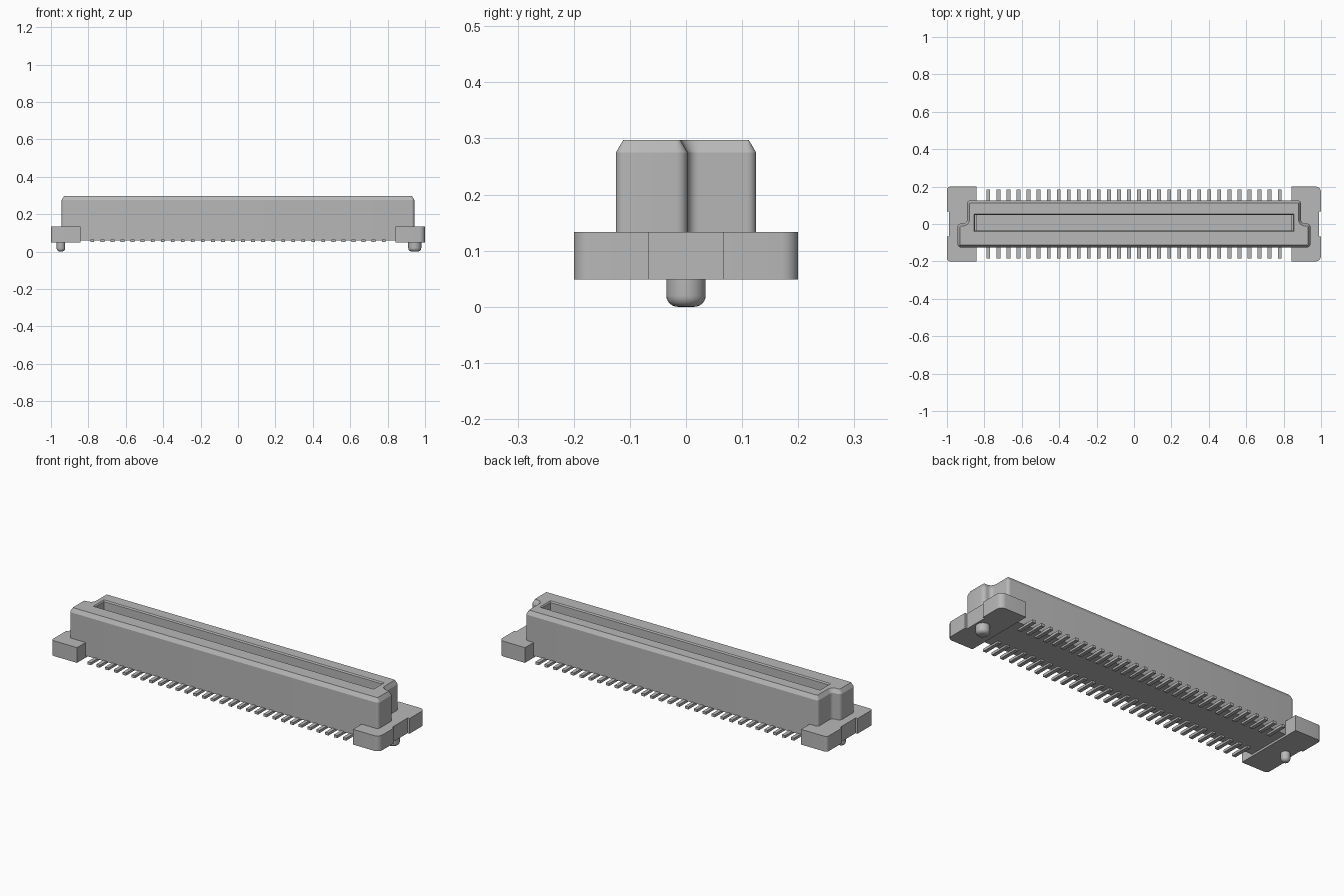
import bpy, bmesh, math
from mathutils import Vector

cube = bpy.data.objects.get("Cube")
if cube:
    bpy.data.objects.remove(cube, do_unlink=True)

grey = bpy.data.materials.new("housing grey")
grey.use_nodes = True
GREY = (0.48, 0.48, 0.48, 1)
grey.diffuse_color = GREY
grey.node_tree.nodes["Principled BSDF"].inputs["Base Color"].default_value = GREY


def finish(bm, name, angle=35):
    bmesh.ops.recalc_face_normals(bm, faces=bm.faces)
    mesh = bpy.data.meshes.new(name)
    bm.to_mesh(mesh)
    bm.free()
    mesh.materials.append(grey)
    ob = bpy.data.objects.new(name, mesh)
    bpy.context.collection.objects.link(ob)
    bpy.ops.object.select_all(action='DESELECT')
    ob.select_set(True)
    bpy.context.view_layer.objects.active = ob
    bpy.ops.object.shade_smooth_by_angle(angle=math.radians(angle))
    return ob


def rounded(corners, steps=6):
    """Counter-clockwise outline from (x, y, radius) corners."""
    out = []
    n = len(corners)
    for i, (x, y, r) in enumerate(corners):
        p = Vector((x, y))
        a = (Vector(corners[i - 1][:2]) - p).normalized()
        b = (Vector(corners[(i + 1) % n][:2]) - p).normalized()
        if r == 0:
            out.append(p)
            continue
        centre = p + (a + b) * r          # right-angled corners
        for k in range(steps + 1):
            t = k / steps * math.pi / 2
            out.append(centre - b * r * math.cos(t) - a * r * math.sin(t))
    return out


def inset(pts, d):
    """Mitred inward offset of a counter-clockwise outline."""
    out = []
    for i, p in enumerate(pts):
        e1 = (p - pts[i - 1]).normalized()
        e2 = (pts[(i + 1) % len(pts)] - p).normalized()
        n1, n2 = Vector((-e1.y, e1.x)), Vector((-e2.y, e2.x))
        out.append(p + (n1 + n2) * d / (1 + n1.dot(n2)))
    return out


def ring(bm, pts, z):
    return [bm.verts.new((p.x, p.y, z)) for p in pts]


def bridge(bm, a, b):
    for i in range(len(a)):
        j = (i + 1) % len(a)
        bm.faces.new((a[i], a[j], b[j], b[i]))


def loop_edges(bm, r):
    return [bm.edges.get((r[i - 1], r[i])) for i in range(len(r))]


# Keyed housing: wide front half, narrow back half, open slot in the top
WIDE, NARROW, FRONT, BACK, STEP = 0.943, 0.893, -0.125, 0.125, 0.003
outline = rounded([
    (-WIDE, FRONT, 0.016), (WIDE, FRONT, 0.016), (WIDE, STEP, 0.02),
    (NARROW, STEP, 0.02), (NARROW, BACK, 0.016), (-NARROW, BACK, 0.016),
    (-NARROW, STEP, 0.02), (-WIDE, STEP, 0.02)])
slot = rounded([(-0.85, -0.035, 0), (0.85, -0.035, 0),
                (0.85, 0.048, 0), (-0.85, 0.048, 0)])
bm = bmesh.new()
levels = [ring(bm, outline, 0.06), ring(bm, outline, 0.275),
          ring(bm, inset(outline, 0.013), 0.297)]
bm.faces.new(levels[0])
bridge(bm, levels[0], levels[1])
bridge(bm, levels[1], levels[2])
pocket = [ring(bm, inset(slot, -0.005), 0.297), ring(bm, slot, 0.29),
          ring(bm, slot, 0.12)]
bridge(bm, pocket[0], pocket[1])
bridge(bm, pocket[1], pocket[2])
bm.faces.new(pocket[2])
bmesh.ops.triangle_fill(
    bm, use_beauty=True, normal=(0, 0, 1),
    edges=loop_edges(bm, levels[2]) + loop_edges(bm, pocket[0]))
finish(bm, "housing", 25)


# End feet with a shallow notch in the outer face
def foot(name, side, radius):
    pts = rounded([
        (0.842, -0.2, 0), (1.0, -0.2, radius), (1.0, -0.067, 0),
        (0.988, -0.067, 0), (0.988, 0.067, 0), (1.0, 0.067, 0),
        (1.0, 0.2, radius), (0.842, 0.2, 0)])
    if side < 0:
        pts = [Vector((-p.x, p.y)) for p in reversed(pts)]
    bm = bmesh.new()
    low, high = ring(bm, pts, 0.049), ring(bm, pts, 0.133)
    bm.faces.new(low)
    bm.faces.new(high)
    bridge(bm, low, high)
    finish(bm, name)


foot("left_foot", 1, 0.03)
foot("right_foot", -1, 0.018)


# Round-nosed locating pegs, larger on one end
def peg(name, x, r, nose, segments=32):
    profile = [(r, 0.06), (r, nose)]
    for k in range(1, 7):
        t = k / 6 * math.pi / 2
        profile.append((r - nose + nose * math.cos(t), nose - nose * math.sin(t)))
    bm = bmesh.new()
    rings = []
    for rad, z in profile:
        circle = [Vector((x + rad * math.cos(a), rad * math.sin(a)))
                  for a in (2 * math.pi * i / segments for i in range(segments))]
        rings.append(ring(bm, circle, z))
    for a, b in zip(rings, rings[1:]):
        bridge(bm, a, b)
    bm.faces.new(rings[0])
    bm.faces.new(rings[-1])
    finish(bm, name)


peg("left_peg", 0.945, 0.035, 0.02)
peg("right_peg", -0.947, 0.023, 0.018)


# Two rows of flat contact leads
def leads(name, side, count=30, pitch=0.0537):
    bm = bmesh.new()
    for i in range(count):
        x = (i - (count - 1) / 2) * pitch
        made = bmesh.ops.create_cube(bm, size=1)["verts"]
        bmesh.ops.scale(bm, verts=made, vec=(0.02, 0.11, 0.014))
        bmesh.ops.translate(bm, verts=made, vec=(x, side * 0.13, 0.057))
    finish(bm, name)


leads("front_leads", -1)
leads("back_leads", 1)
